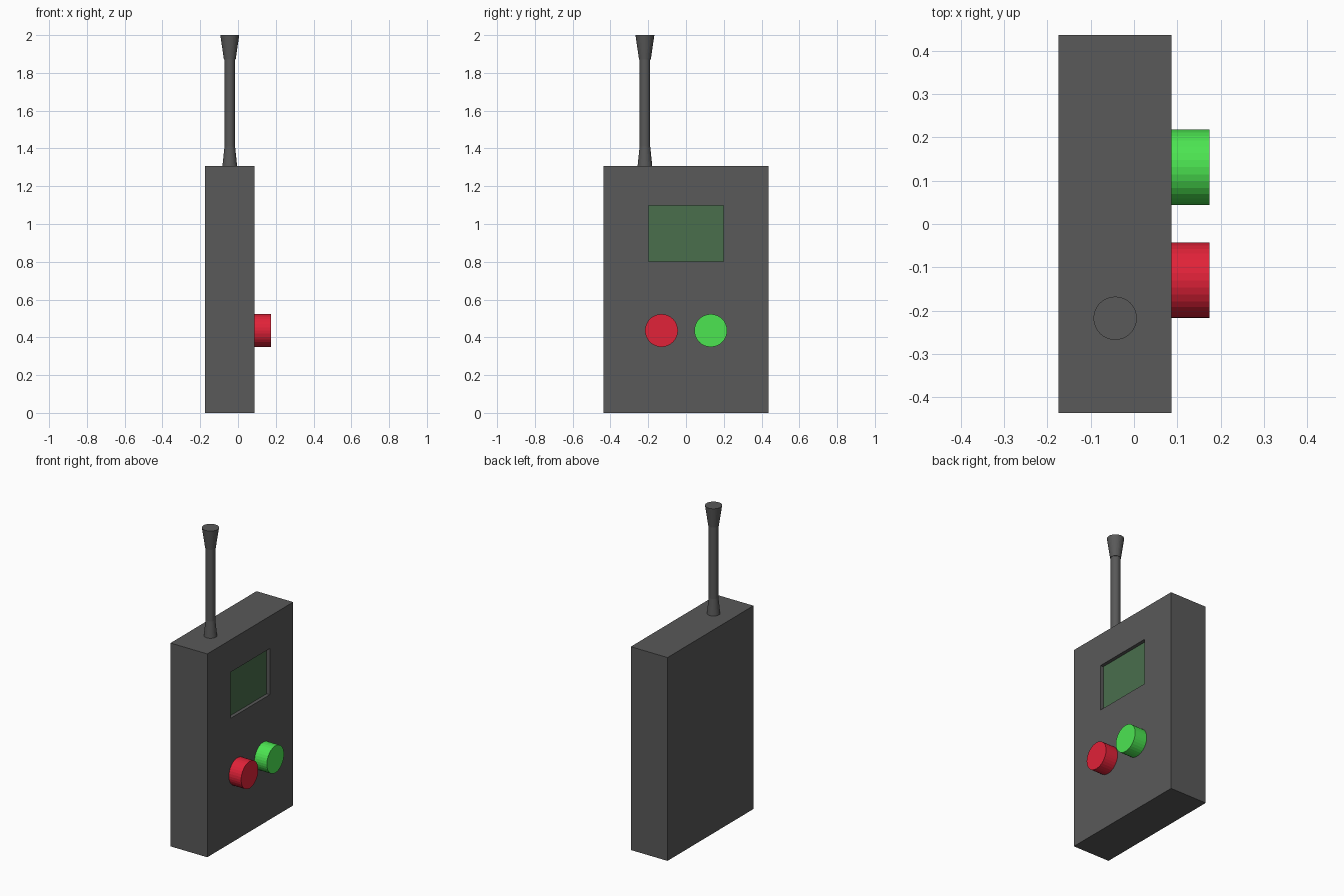
import bpy, bmesh
from math import pi
from mathutils import Matrix

if "Cube" in bpy.data.objects:
    bpy.data.objects.remove(bpy.data.objects["Cube"])


def material(name, rgb):
    m = bpy.data.materials.new(name)
    m.diffuse_color = (*rgb, 1)
    m.use_nodes = True
    m.node_tree.nodes["Principled BSDF"].inputs["Base Color"].default_value = m.diffuse_color
    return m


def add_object(name, bm, mat):
    mesh = bpy.data.meshes.new(name)
    bm.to_mesh(mesh)
    bm.free()
    mesh.materials.append(mat)
    obj = bpy.data.objects.new(name, mesh)
    bpy.context.collection.objects.link(obj)
    return obj


def cone(name, r1, r2, length, matrix, mat, sides=32):
    bm = bmesh.new()
    bmesh.ops.create_cone(bm, cap_ends=True, segments=sides, radius1=r1, radius2=r2,
                          depth=length, matrix=matrix)
    return add_object(name, bm, mat)


dark = material("dark_plastic", (0.10, 0.10, 0.10))
glass = material("green_screen", (0.067, 0.156, 0.073))
red = material("red_button", (0.75, 0.016, 0.04))
green = material("green_button", (0.072, 0.78, 0.083))

BACK, FACE, HALF_W, HEIGHT = -0.174, 0.087, 0.436, 1.306
SCREEN_X, SCREEN_Z, SCREEN_W, SCREEN_H = FACE - 0.022, 0.95, 0.396, 0.296

# Case with a recessed window opening in its face
bm = bmesh.new()
bmesh.ops.create_cube(bm, size=1, matrix=Matrix.Translation(((BACK + FACE) / 2, 0, HEIGHT / 2))
                      @ Matrix.Diagonal((FACE - BACK, 2 * HALF_W, HEIGHT, 1)))
bm.normal_update()
panel = max(bm.faces, key=lambda f: f.normal.x)
bmesh.ops.inset_region(bm, faces=[panel], thickness=0.1)
for v in panel.verts:
    v.co.y = SCREEN_W / 2 * (1 if v.co.y > 0 else -1)
    v.co.z = SCREEN_Z + SCREEN_H / 2 * (1 if v.co.z > HEIGHT / 2 else -1)
floor = bmesh.ops.extrude_discrete_faces(bm, faces=[panel])["faces"]
for v in floor[0].verts:
    v.co.x = SCREEN_X
bmesh.ops.delete(bm, geom=floor, context='FACES_ONLY')
add_object("case", bm, dark)

# Screen closing the window recess
bm = bmesh.new()
bmesh.ops.create_grid(bm, x_segments=1, y_segments=1, size=0.5,
                      matrix=Matrix.Translation((SCREEN_X, 0, SCREEN_Z))
                      @ Matrix.Rotation(pi / 2, 4, 'Y')
                      @ Matrix.Diagonal((SCREEN_H, SCREEN_W, 1, 1)))
add_object("screen", bm, glass)

# Two push buttons
for name, y, mat in (("red_button", -0.13, red), ("green_button", 0.131, green)):
    place = Matrix.Translation((FACE + 0.0435, y, 0.436)) @ Matrix.Rotation(pi / 2, 4, 'Y')
    cone(name, 0.087, 0.087, 0.087, place, mat)

# Antenna: flared foot, thin rod, flared tip
for name, z0, z1, r1, r2 in (("antenna_foot", HEIGHT, 1.41, 0.039, 0.028),
                             ("antenna_rod", 1.41, 1.87, 0.028, 0.028),
                             ("antenna_tip", 1.87, 2.0, 0.031, 0.050)):
    cone(name, r1, r2, z1 - z0, Matrix.Translation((-0.0435, -0.2175, (z0 + z1) / 2)), dark)
